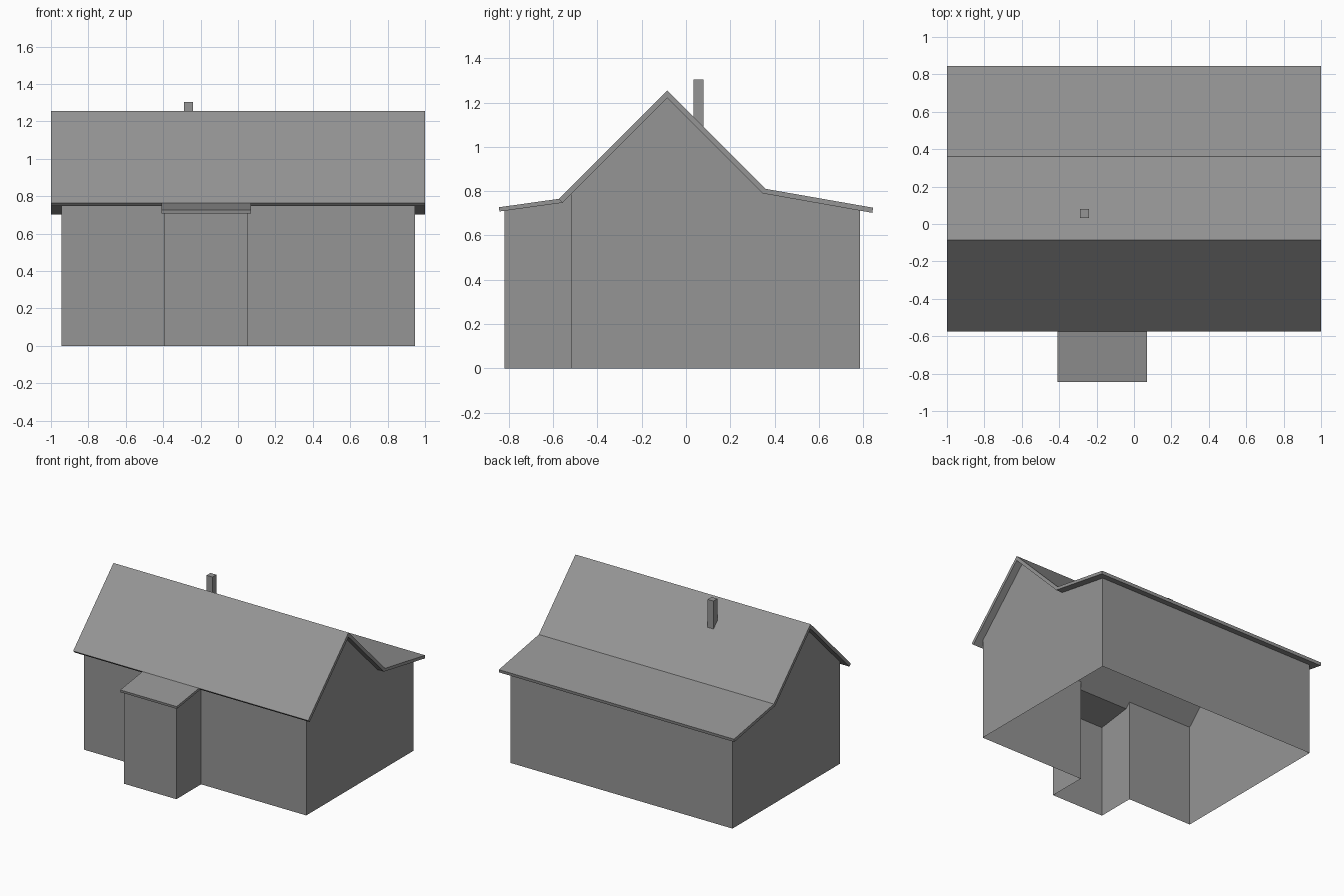
import bpy
import bmesh

if "Cube" in bpy.data.objects:
    bpy.data.objects.remove(bpy.data.objects["Cube"], do_unlink=True)

GREY = (0.3, 0.3, 0.3, 1.0)
grey = bpy.data.materials.new("plain grey")
grey.use_nodes = True
grey.diffuse_color = GREY
grey.node_tree.nodes["Principled BSDF"].inputs["Base Color"].default_value = GREY


def finish(name, bm):
    bmesh.ops.recalc_face_normals(bm, faces=bm.faces)
    mesh = bpy.data.meshes.new(name)
    bm.to_mesh(mesh)
    bm.free()
    mesh.materials.append(grey)
    obj = bpy.data.objects.new(name, mesh)
    bpy.context.collection.objects.link(obj)
    return obj


def prism(name, profile, x0, x1):
    """Extrude a closed (y, z) profile along x."""
    bm = bmesh.new()
    face = bm.faces.new([bm.verts.new((x0, y, z)) for y, z in profile])
    new = bmesh.ops.extrude_face_region(bm, geom=[face])["geom"]
    verts = [v for v in new if isinstance(v, bmesh.types.BMVert)]
    bmesh.ops.translate(bm, verts=verts, vec=(x1 - x0, 0, 0))
    return finish(name, bm)


# Upper and lower outlines of the roof, as (y, z) from front to back
roof_top = [(-0.575, 0.765), (-0.085, 1.255), (0.36, 0.81), (0.845, 0.725)]
roof_under = [(-0.5575, 0.7475), (-0.085, 1.22), (0.345, 0.79), (0.841, 0.702)]
porch_under = (-0.842, 0.708)

prism("main_roof", roof_top + roof_under[::-1], -1, 1)
prism("porch_roof",
      [roof_top[0], (-0.845, 0.727), porch_under, roof_under[0]], -0.41, 0.07)
prism("chimney",
      [(0.033, 1.12), (0.08, 1.07), (0.08, 1.305), (0.033, 1.305)], -0.29, -0.24)


def ceiling(y):
    """Height of the roof underside at depth y."""
    line = [porch_under] + roof_under
    for (ya, za), (yb, zb) in zip(line, line[1:]):
        if y <= yb:
            return za + (zb - za) * (y - ya) / (yb - ya)
    return line[-1][1]


# Walls: thin sheets, open below, with the porch open to the main room
side, front, back = 0.945, -0.52, 0.785
porch_l, porch_r, porch_y = 0.05, -0.395, -0.82
kinks = [p[0] for p in roof_under[:3]]
path = [(-side, y) for y in (back, kinks[2], kinks[1], front)]
path += [(porch_r, y) for y in (front, kinks[0], porch_y)]
path += [(porch_l, y) for y in (porch_y, kinks[0], front)]
path += [(side, y) for y in (front, kinks[1], kinks[2], back)]

bm = bmesh.new()
low = [bm.verts.new((x, y, 0)) for x, y in path]
high = [bm.verts.new((x, y, ceiling(y))) for x, y in path]
for i in range(len(path)):
    j = (i + 1) % len(path)
    bm.faces.new((low[i], low[j], high[j], high[i]))
# Merge the flat pieces of each wall
bmesh.ops.dissolve_limit(bm, angle_limit=0.01, verts=bm.verts, edges=bm.edges)
finish("walls", bm)
